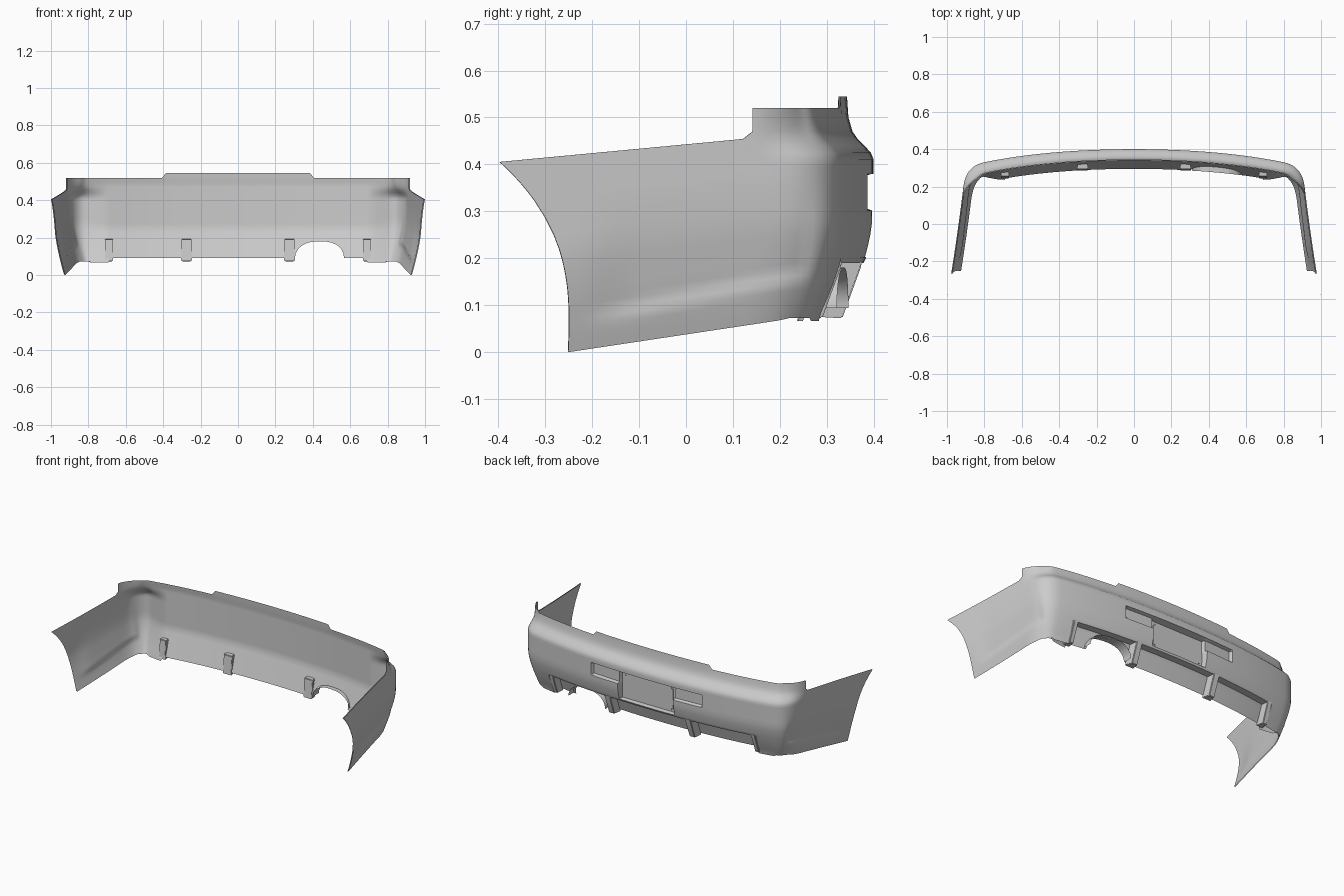
import bpy, bmesh, math
from mathutils import Vector

if "Cube" in bpy.data.objects:
    bpy.data.objects.remove(bpy.data.objects["Cube"])

# vertical rows; the last four sit above the shoulder and exist only behind the side step
ROWS = [.073, .088, .103, .118, .133, .148, .163, .178, .19, .202, .206, .225, .25, .275, .302, .308,
        .34, .374, .380, .395, .41, .425, .44, .455, .47, .485, .50, .52]
K = ROWS.index(.455)
XS = [0, .06, .12, .184, .19, .235, .27, .305, .31, .314, .322, .334, .35, .372, .38, .39, .41, .445,
      .48, .51, .535, .554, .567, .576, .58, .62, .66, .70, .712, .75, .8]


def lerp(a, b, t):
    return a + (b - a) * t


def sstep(a, b, x):
    t = max(0, min(1, (x - a) / (b - a)))
    return t * t * (3 - 2 * t)


# plan curve: back bow, corner bend, side wing
def back(x):
    return Vector((x, .40 - .09 * x * x - .03 * x ** 4)), Vector((.18 * x + .12 * x ** 3, 1)).normalized()


def corner(t):
    a, b, c = Vector((.8, .33)), Vector((.9, .31)), Vector((.912, .2))
    p = a * (1 - t) ** 2 + b * 2 * t * (1 - t) + c * t * t
    d = (b - a) * (1 - t) + (c - b) * t
    return p, Vector((-d.y, d.x)).normalized()


def wing(y):
    d = .2 - y
    return Vector((.912 + .12 * d + .0444 * d * d, y)), Vector((1, .12 + .0888 * d)).normalized()


COLS = [('b', x) for x in XS] + [('c', i / 10) for i in range(1, 11)]
COLS += [('w', .18), ('w', .16), ('w', .142)] + [('s', s / 16) for s in (.6, 1.5, *range(3, 17))]


def bottom(x):
    """lower edge of the diffuser, with the exhaust cut-out on +x"""
    u = abs((x - .445) / .135)
    return .09 + (.09 * (1 - u ** 2.6) ** .5 if u < 1 else 0)


def point(col, k, side, liner):
    kind, t = col
    f = (ROWS[k] - .073) / .382
    if kind == 's':
        yf = -.244 - .153 * min(f, 1) ** 2.8          # wheel arch edge
        p, n = wing(lerp(.142, yf, t))
    else:
        p, n = {'b': back, 'c': corner, 'w': wing}[kind](t)
    y = p.y
    zb = .073 + min(0, y - .24) * .151
    zt = .455 + min(0, y - .13) * .0943
    z = lerp(zb, zt, f) if k <= K else ROWS[k]
    w = sstep(.142, .29, y)
    # tuck-in at the bottom, shoulder at the top
    ins = lerp(.045, .065, w) * max(0, 1 - f / .55) ** 1.5
    ins += w * (.045 * sstep(.41, .475, ROWS[k]) + .012 * sstep(.46, .52, ROWS[k]))
    # sloping skirt ledge on the wings
    if y < .3:
        fl = .15 + .08 * (y + .2) / .45
        ins += .010 * sstep(fl - .03, fl + .045, f) * sstep(-.24, -.1, y) * sstep(.29, .25, y) * sstep(.8, .35, f)
    x = t if kind == 'b' else 1
    if kind == 'b' and k == len(ROWS) - 1 and x <= .39:
        z = .545                                         # raised centre tab
    if kind == 'b' and x <= .70:
        if k <= 8:                                       # recessed diffuser
            b = bottom(side * x)
            if liner:
                z = lerp(b, .19, k / 8)
            elif k == 8:
                ins = .022
            elif k == 7:
                z, ins = .19, .065
            else:
                z = lerp(b, .186, k / 6)
                ins = .068 + .032 * (.186 - z) / .096
        elif not liner:                                  # light pockets
            if x < .376 and .305 < z < .377:
                ins += .02
    elif kind == 'b' and k == 0:
        z = .066
    if liner:
        m = 1 - sstep(.7, .86, p.x)
        flat = .055 + .05 * max(0, (.25 - z) / .16)
        ins = lerp(ins + .005, max(flat, ins + .004), m)
    q = p - n * ins
    if not liner and x < .187 and .204 < z < .378:
        q.y = .357                                       # flat plate recess
    return Vector((side * q.x, q.y, z))


def finish(name, bm, angle=32):
    bmesh.ops.remove_doubles(bm, verts=bm.verts, dist=.00005)
    bmesh.ops.recalc_face_normals(bm, faces=bm.faces)
    me = bpy.data.meshes.new(name)
    bm.to_mesh(me)
    bm.free()
    ob = bpy.data.objects.new(name, me)
    bpy.context.collection.objects.link(ob)
    bpy.ops.object.select_all(action='DESELECT')
    ob.select_set(True)
    bpy.context.view_layer.objects.active = ob
    bpy.ops.object.shade_smooth_by_angle(angle=math.radians(angle))
    return ob


def shell(name, liner):
    bm = bmesh.new()
    for side in (1, -1):
        grid = [[bm.verts.new(point(c, k, side, liner)) for k in range(len(ROWS))] for c in COLS]
        for i in range(len(COLS) - 1):
            on_side = COLS[i + 1][0] == 's'
            for k in range(K if on_side else len(ROWS) - 1):
                bm.faces.new((grid[i][k], grid[i + 1][k], grid[i + 1][k + 1], grid[i][k + 1]))
            if on_side and COLS[i][0] == 'w':            # small fillet at the step
                bm.faces.new((grid[i][K], grid[i + 1][K], grid[i][K + 1]))
    bmesh.ops.delete(bm, geom=[v for v in bm.verts if not v.link_faces], context='VERTS')
    return finish(name, bm)


shell("bumper_skin", False)
shell("inner_liner", True)


# diffuser fins: side outline (depth from plan curve, z, half width)
def fin(name, x, size):
    outline = [(.098, .19, .03), (.018, .197, .02), (.019, .185, .018), (.06, .072, .018), (.108, .075, .03)]
    bm = bmesh.new()
    y0 = back(x)[0].y
    loops = [[bm.verts.new((x + s * h * size, y0 - d, z)) for d, z, h in outline] for s in (-1, 1)]
    bm.faces.new(loops[0])
    bm.faces.new(loops[1])
    for i in range(5):
        j = (i + 1) % 5
        bm.faces.new((loops[0][i], loops[0][j], loops[1][j], loops[1][i]))
    bmesh.ops.bevel(bm, geom=bm.edges[:], offset=.003, segments=2, affect='EDGES')
    finish(name, bm)


for s in (-1, 1):
    tag = "left" if s < 0 else "right"
    fin("diffuser_fin_" + tag, s * .275, 1)
    fin("diffuser_end_fin_" + tag, s * .69, .75)

# exhaust cut-out lip
bm = bmesh.new()
rings = []
for i in range(33):
    x = .445 - .1349 * math.cos(math.pi * i / 32)
    z, y = bottom(x), back(x)[0].y
    rings.append([bm.verts.new((x, y - d, z)) for d in (.106, .08, .045)])
for a, b in zip(rings, rings[1:]):
    for j in range(2):
        bm.faces.new((a[j], b[j], b[j + 1], a[j + 1]))
finish("exhaust_arch_lip", bm, 40)

# plate panel inside the recess
bm = bmesh.new()
bmesh.ops.create_cube(bm, size=1)
bmesh.ops.scale(bm, vec=(.33, .012, .145), verts=bm.verts)
bmesh.ops.translate(bm, vec=(0, .356, .288), verts=bm.verts)
bmesh.ops.bevel(bm, geom=[e for e in bm.edges if abs(e.verts[0].co.y - e.verts[1].co.y) > .01],
                offset=.012, segments=4, affect='EDGES')
finish("plate_panel", bm)
